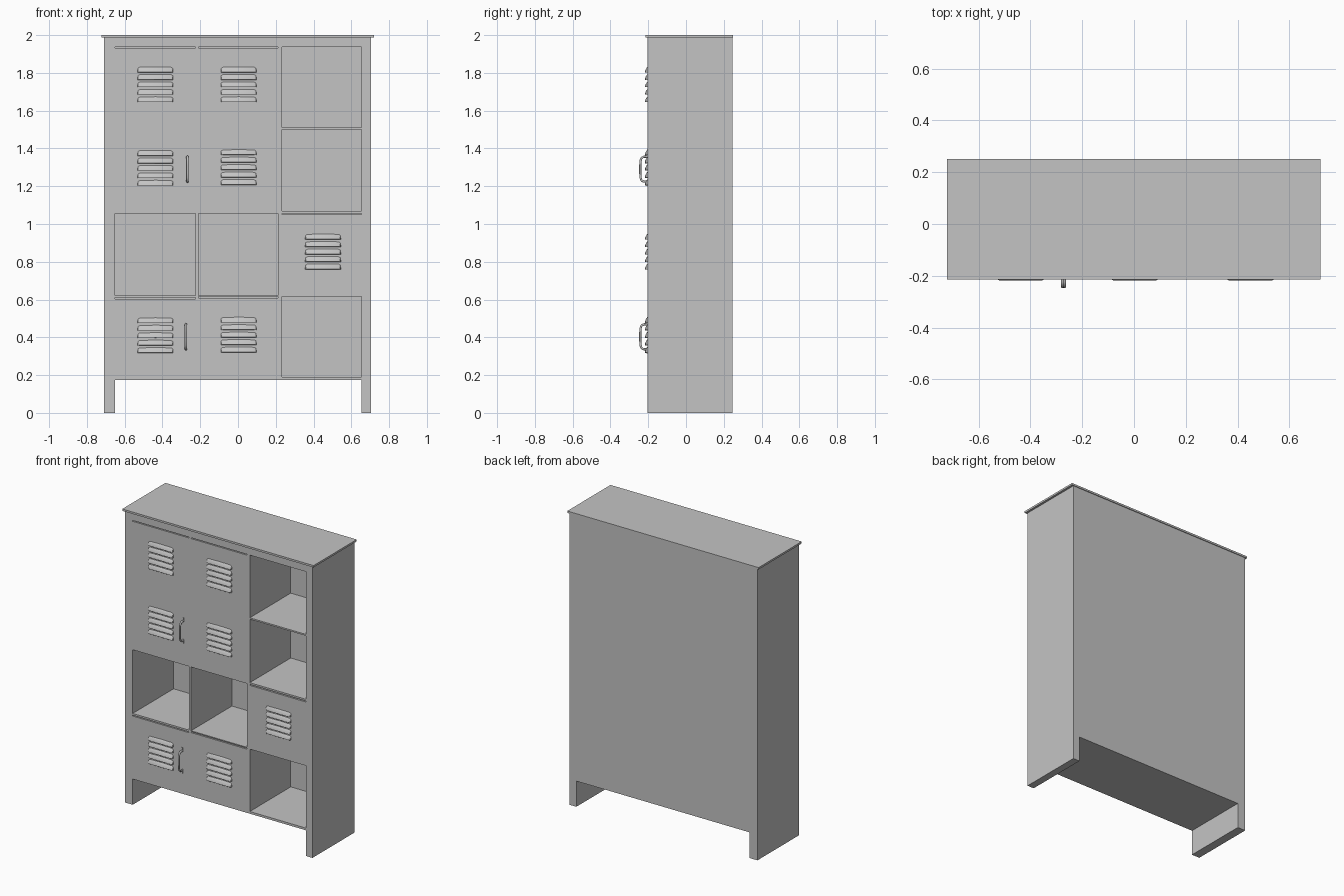
import bpy, bmesh, math

if "Cube" in bpy.data.objects:
    bpy.data.objects.remove(bpy.data.objects["Cube"])

grey = bpy.data.materials.new("locker grey")
grey.diffuse_color = (0.55, 0.55, 0.55, 1)
grey.use_nodes = True
grey.node_tree.nodes["Principled BSDF"].inputs["Base Color"].default_value = grey.diffuse_color

FRONT, BACK, INNER_BACK = -0.205, 0.245, 0.235
COLS = [(-0.65, -0.225), (-0.21, 0.213), (0.233, 0.655)]


def add_mesh(name, bm):
    bmesh.ops.recalc_face_normals(bm, faces=bm.faces)
    me = bpy.data.meshes.new(name)
    bm.to_mesh(me)
    bm.free()
    me.materials.append(grey)
    ob = bpy.data.objects.new(name, me)
    bpy.context.collection.objects.link(ob)
    return ob


def box(name, x0, x1, y0, y1, z0, z1):
    bm = bmesh.new()
    bmesh.ops.create_cube(bm, size=1)
    for v in bm.verts:
        v.co = (x1 if v.co.x > 0 else x0,
                y1 if v.co.y > 0 else y0,
                z1 if v.co.z > 0 else z0)
    return add_mesh(name, bm)


def smooth(ob, angle=40):
    bpy.ops.object.select_all(action='DESELECT')
    bpy.context.view_layer.objects.active = ob
    ob.select_set(True)
    bpy.ops.object.shade_smooth_by_angle(angle=math.radians(angle))


# Carcass: sides running down into legs, back, header, floor, lid
box("left_side", -0.71, -0.65, FRONT, BACK, 0, 1.987)
box("right_side", 0.655, 0.705, FRONT, BACK, 0, 1.987)
box("back_panel", -0.65, 0.655, INNER_BACK, BACK, 0.175, 1.987)
box("header", -0.65, 0.655, FRONT, INNER_BACK, 1.937, 1.987)
box("floor_panel", -0.65, 0.655, FRONT, INNER_BACK, 0.175, 0.19)
box("top_lid", -0.722, 0.72, -0.215, 0.25, 1.987, 2.0)

# Vertical dividers
for (_, a), (b, _) in zip(COLS, COLS[1:]):
    box("divider", a, b, FRONT, INNER_BACK, 0.19, 1.937)

# Shelves, listed top to bottom for each column
SHELVES = [
    [(1.487, 1.497), (1.056, 1.07), (0.61, 0.622)],
    [(1.50, 1.51), (1.056, 1.067), (0.615, 0.622)],
    [(1.50, 1.51), (1.056, 1.068), (0.615, 0.627)],
]
for (x0, x1), shelves in zip(COLS, SHELVES):
    for z0, z1 in shelves:
        box("shelf", x0, x1, FRONT, INNER_BACK, z0, z1)


def louvres(name, cx, zs, w=0.094, h=0.03, d=0.014):
    # Pressed hoods: wedge section bulging at the bottom, with tapered ends
    bm = bmesh.new()
    section = [(0, 1), (0.35, 0.8), (0.75, 0.45), (1, 0.06), (0.85, 0), (0, 0)]
    for z in zs:
        rings = []
        for t, s, k in [(-1, 0.1, 0.6), (-0.97, 0.7, 0.8), (-0.88, 1, 0.95),
                        (0, 1, 1), (0.88, 1, 0.95), (0.97, 0.7, 0.8), (1, 0.1, 0.6)]:
            rings.append([bm.verts.new((cx + t * w, FRONT + 0.001 - p * d * s, z + q * h * k))
                          for p, q in section])
        n = len(section)
        for a, b in zip(rings, rings[1:]):
            for i in range(n):
                bm.faces.new((a[i], a[(i + 1) % n], b[(i + 1) % n], b[i]))
        bm.faces.new(rings[0])
        bm.faces.new(rings[-1])
    smooth(add_mesh(name, bm))


# Doors: column, bottom, top (slim gap above), lowest louvre height
DOORS = [
    (0, 1.497, 1.931, 1.645), (1, 1.51, 1.931, 1.645),
    (0, 1.07, 1.487, 1.203), (1, 1.067, 1.50, 1.207),
    (2, 0.627, 1.049, 0.76),
    (0, 0.19, 0.604, 0.317), (1, 0.19, 0.609, 0.32),
]
for c, z0, z1, lz in DOORS:
    x0, x1 = COLS[c]
    box("door", x0, x1, FRONT, FRONT + 0.015, z0, z1)
    louvres("door_louvres", (-0.437, 0.003, 0.45)[c], [lz + 0.0395 * i for i in range(5)])


def handle(x, cz):
    # Bent grip bar
    half = [(0.004, 0.066), (-0.018, 0.066), (-0.03, 0.06), (-0.036, 0.045), (-0.037, 0.02)]
    path = half + [(y, -z) for y, z in reversed(half)]
    cu = bpy.data.curves.new("handle_grip", 'CURVE')
    cu.dimensions = '3D'
    cu.bevel_depth = 0.006
    cu.bevel_resolution = 3
    cu.use_fill_caps = True
    sp = cu.splines.new('POLY')
    sp.points.add(len(path) - 1)
    for p, (y, z) in zip(sp.points, path):
        p.co = (x, FRONT + y, cz + z, 1)
    ob = bpy.data.objects.new("handle_grip", cu)
    cu.materials.append(grey)
    bpy.context.collection.objects.link(ob)
    bpy.ops.object.select_all(action='DESELECT')
    bpy.context.view_layer.objects.active = ob
    ob.select_set(True)
    bpy.ops.object.convert(target='MESH')
    smooth(bpy.context.view_layer.objects.active, 50)
    # Fixing tabs above and below
    for s in (-1, 1):
        a, b = sorted((cz + s * 0.06, cz + s * 0.088))
        box("handle_tab", x - 0.005, x + 0.005, FRONT - 0.004, FRONT + 0.002, a, b)


handle(-0.268, 1.29)
handle(-0.276, 0.403)
